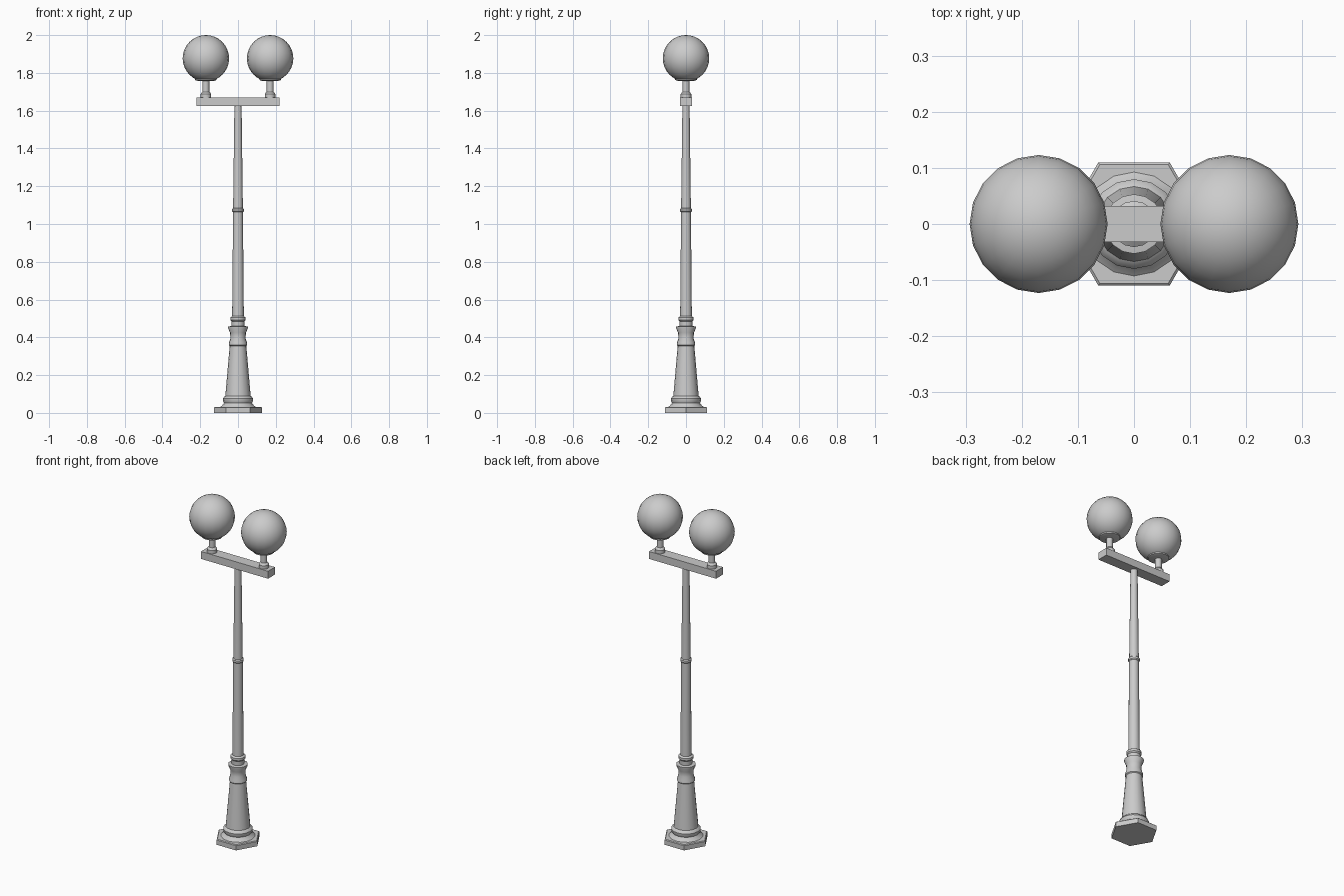
import bpy, math

cube = bpy.data.objects.get("Cube")
if cube:
    bpy.data.objects.remove(cube, do_unlink=True)

grey = bpy.data.materials.new("light_grey")
grey.use_nodes = True
colour = (0.6, 0.6, 0.6, 1)
grey.diffuse_color = colour
grey.node_tree.nodes["Principled BSDF"].inputs["Base Color"].default_value = colour


def finish(obj, name, angle=35):
    obj.name = name
    obj.data.materials.append(grey)
    bpy.ops.object.select_all(action='DESELECT')
    obj.select_set(True)
    bpy.context.view_layer.objects.active = obj
    bpy.ops.object.shade_smooth_by_angle(angle=math.radians(angle))
    return obj


def lathe(name, profile, sides, x=0):
    """Turn a (radius, height) profile round the vertical axis, capped at both ends."""
    verts, faces = [], []
    for r, z in profile:
        for i in range(sides):
            a = math.tau * i / sides
            verts.append((r * math.cos(a), r * math.sin(a), z))
    for k in range(len(profile) - 1):
        for i in range(sides):
            j = (i + 1) % sides
            faces.append((k * sides + i, k * sides + j, (k + 1) * sides + j, (k + 1) * sides + i))
    faces.append(tuple(reversed(range(sides))))
    faces.append(tuple(range(len(verts) - sides, len(verts))))
    mesh = bpy.data.meshes.new(name)
    mesh.from_pydata(verts, [], faces)
    obj = bpy.data.objects.new(name, mesh)
    bpy.context.collection.objects.link(obj)
    obj.location.x = x
    return finish(obj, name)


# Hexagonal foot plate
lathe("foot_plate", [(0.127, 0), (0.127, 0.028), (0.122, 0.032)], 6)

# Moulded pedestal with flared neck
lathe("pedestal", [(0.095, 0.03), (0.083, 0.04), (0.074, 0.053), (0.079, 0.063),
                   (0.08, 0.075), (0.074, 0.085), (0.067, 0.09), (0.044, 0.355),
                   (0.049, 0.36), (0.048, 0.372), (0.04, 0.395), (0.042, 0.425),
                   (0.053, 0.45), (0.053, 0.457), (0.034, 0.46)], 16)

# Tapered pole with collar and middle ring
lathe("pole_collar", [(0.034, 0.455), (0.035, 0.485), (0.041, 0.492), (0.041, 0.505), (0.03, 0.513)], 16)
lathe("lower_pole", [(0.031, 0.5), (0.026, 1.07)], 16)
lathe("pole_ring", [(0.027, 1.063), (0.031, 1.068), (0.031, 1.08), (0.026, 1.085)], 16)
lathe("upper_pole", [(0.026, 1.07), (0.019, 1.63)], 16)

# Crossbar
bpy.ops.mesh.primitive_cube_add(size=1, location=(0, 0, 1.647))
bar = bpy.context.object
bar.scale = (0.44, 0.065, 0.044)
bpy.ops.object.transform_apply(location=False, rotation=False, scale=True)
finish(bar, "crossbar")

# Globe lamps on short stems
for side, x in (("left", 0.17), ("right", -0.17)):
    lathe(side + "_lamp_stem", [(0.028, 1.665), (0.028, 1.688), (0.023, 1.695),
                                (0.018, 1.7), (0.018, 1.765)], 16, x)
    lathe(side + "_lamp_cup", [(0.04, 1.757), (0.057, 1.762), (0.058, 1.782), (0.05, 1.785)], 20, x)
    bpy.ops.mesh.primitive_uv_sphere_add(segments=20, ring_count=16, radius=0.123, location=(x, 0, 1.877))
    finish(bpy.context.object, side + "_globe")
